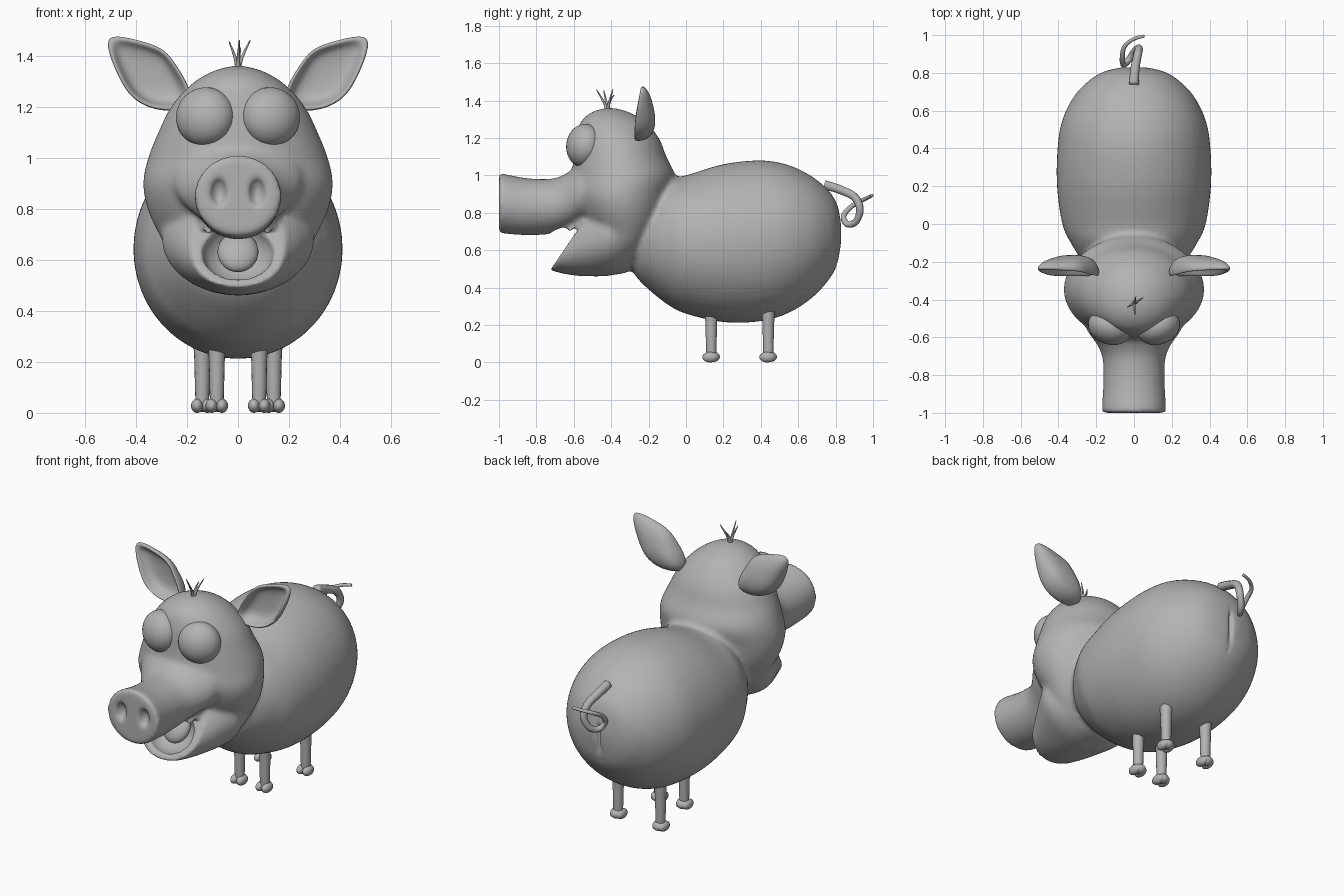
import bpy, bmesh, math
from mathutils import Vector, Matrix

if "Cube" in bpy.data.objects:
    bpy.data.objects.remove(bpy.data.objects["Cube"])

skin = bpy.data.materials.new("grey_skin")
skin.diffuse_color = (0.45, 0.45, 0.45, 1)
skin.use_nodes = True
skin.node_tree.nodes["Principled BSDF"].inputs["Base Color"].default_value = skin.diffuse_color


def make(name, bm):
    bmesh.ops.recalc_face_normals(bm, faces=bm.faces)
    for f in bm.faces:
        f.smooth = True
    me = bpy.data.meshes.new(name)
    bm.to_mesh(me)
    bm.free()
    me.materials.append(skin)
    ob = bpy.data.objects.new(name, me)
    bpy.context.collection.objects.link(ob)
    return ob


def skin_rings(bm, rings):
    vs = [[bm.verts.new(p) for p in r] for r in rings]
    n = len(vs[0])
    for a, b in zip(vs, vs[1:]):
        for i in range(n):
            bm.faces.new((a[i], a[(i + 1) % n], b[(i + 1) % n], b[i]))
    bm.faces.new(vs[0])
    bm.faces.new(vs[-1])


def smooth_rows(rows, steps=5):
    """Catmull-Rom interpolation through profile rows or path points."""
    r = [Vector(p) for p in rows]
    out = []
    for i in range(len(r) - 1):
        p0, p1, p2, p3 = r[max(i - 1, 0)], r[i], r[i + 1], r[min(i + 2, len(r) - 1)]
        for k in range(steps):
            t = k / steps
            out.append(0.5 * (2 * p1 + (p2 - p0) * t + (2 * p0 - 5 * p1 + 4 * p2 - p3) * t * t
                              + (3 * p1 - p0 - 3 * p2 + p3) * t ** 3))
    return out + [r[-1]]


def loft(bm, axis, rows, n=48):
    """Elliptical sections; each row is position, low edge, high edge, half width."""
    rings = []
    for t, lo, hi, w in smooth_rows(rows):
        ring = []
        for i in range(n):
            a = 2 * math.pi * i / n
            x, v = max(w, .002) * math.cos(a), (lo + hi) / 2 + (hi - lo) / 2 * math.sin(a)
            ring.append((x, t, v) if axis == 'y' else (x, v, t))
        rings.append(ring)
    skin_rings(bm, rings)


def ball(bm, loc, rad, rx=0, rz=0):
    m = (Matrix.Translation(loc) @ Matrix.Rotation(rz, 4, 'Z') @ Matrix.Rotation(rx, 4, 'X')
         @ Matrix.Diagonal((*rad, 1)))
    bmesh.ops.create_uvsphere(bm, u_segments=32, v_segments=20, radius=1, matrix=m)


def tube(bm, pts, r0, r1, n=10):
    path = smooth_rows(pts, 6)
    rings = []
    u = Vector((1, 0, 0))
    for i, p in enumerate(path):
        d = (path[min(i + 1, len(path) - 1)] - path[max(i - 1, 0)]).normalized()
        u = (u - d * u.dot(d)).normalized()
        v = d.cross(u)
        r = r0 + (r1 - r0) * i / (len(path) - 1)
        rings.append([p + r * (u * math.cos(k * 2 * math.pi / n) + v * math.sin(k * 2 * math.pi / n))
                      for k in range(n)])
    skin_rings(bm, rings)


# Body, head, snout and jaw volumes, fused into one skin
bm = bmesh.new()
loft(bm, 'y', [(-.29, .50, .66, .10), (-.26, .45, .78, .20), (-.2, .39, .90, .27), (-.1, .31, .98, .335),
               (0, .26, 1.0, .38), (.2, .215, 1.06, .408), (.4, .22, 1.08, .405), (.55, .265, 1.055, .38),
               (.68, .35, .99, .315), (.77, .45, .91, .225), (.81, .53, .84, .15), (.83, .64, .74, .06)])
loft(bm, 'z', [(.47, -.47, -.36, .05), (.5, -.5, -.28, .13), (.6, -.5, -.2, .25), (.7, -.52, -.14, .31),
               (.8, -.58, -.1, .355), (.9, -.615, -.08, .372), (1.0, -.61, -.06, .352), (1.1, -.60, -.105, .312),
               (1.2, -.59, -.145, .262), (1.29, -.56, -.22, .18), (1.34, -.5, -.31, .095), (1.36, -.43, -.38, .02)])
loft(bm, 'y', [(-1, .695, 1.01, .165), (-.985, .69, 1.01, .17), (-.85, .68, .985, .163), (-.72, .687, .982, .165),
               (-.64, .71, 1.01, .195), (-.56, .74, 1.07, .25), (-.48, .78, 1.1, .26)])
loft(bm, 'y', [(-.76, .51, .56, .07), (-.7, .485, .66, .15), (-.6, .465, .76, .205), (-.5, .46, .85, .26),
               (-.4, .465, .9, .3), (-.3, .5, .85, .25)])
pig = make("body_and_head", bm)

# Cutters: open mouth wedge, mouth hollow, nostrils, rear cleft
bm = bmesh.new()
wedge = [(-.53, .78), (-.62, .70), (-.72, .675), (-.95, .6), (-.79, .40)]
skin_rings(bm, [[(x, y, z) for y, z in wedge] for x in (-.4, .4)])
cutters = [make("mouth_cutter", bm)]
bm = bmesh.new()
ball(bm, (0, -.635, .63), (.14, .11, .125), rx=-.6)
cutters.append(make("hollow_cutter", bm))
bm = bmesh.new()
for s in (-1, 1):
    ball(bm, (s * .075, -1.0, .865), (.032, .035, .055))
ball(bm, (0, .84, .6), (.012, .045, .26))
cutters.append(make("dent_cutter", bm))

rm = pig.modifiers.new("fuse", 'REMESH')
rm.mode, rm.voxel_size, rm.use_smooth_shade = 'VOXEL', .014, True
soft = pig.modifiers.new("blend", 'SMOOTH')
soft.factor, soft.iterations = .5, 5
for c in cutters:
    b = pig.modifiers.new("cut", 'BOOLEAN')
    b.operation, b.object, b.solver = 'DIFFERENCE', c, 'EXACT'
rm = pig.modifiers.new("refuse", 'REMESH')
rm.mode, rm.voxel_size, rm.use_smooth_shade = 'VOXEL', .011, True
soft = pig.modifiers.new("soften", 'SMOOTH')
soft.factor, soft.iterations = .5, 3
deps = bpy.context.evaluated_depsgraph_get()
baked = bpy.data.meshes.new_from_object(pig.evaluated_get(deps))
pig.modifiers.clear()
pig.data = baked
for c in cutters:
    bpy.data.objects.remove(c)

# Tongue
bm = bmesh.new()
ball(bm, (0, -.575, .63), (.08, .045, .09), rx=-.6)
make("tongue", bm)

# Ears: rounded leaf outline with a hollow front
outline = [(.17, 1.19), (.19, 1.285), (.24, 1.36), (.285, 1.43), (.39, 1.462), (.515, 1.49),
           (.515, 1.42), (.455, 1.28), (.40, 1.215), (.30, 1.175)]
cx, cz = .34, 1.32
# scale of outline, depth behind the front rim
layers = [(.3, .065), (.72, .055), (.84, .01), (.94, -.005), (1, .012), (.98, .045), (.8, .095), (.3, .115)]
for s, side in ((-1, "left"), (1, "right")):
    bm = bmesh.new()
    rings = []
    for k, d in layers:
        ring = []
        for x, z in outline:
            px, pz = cx + (x - cx) * k, cz + (z - cz) * k
            thin = 1 - .6 * max(0, (pz - 1.3) / .18)
            ring.append((s * px, -.275 + .2 * max(0, pz - 1.3) + d * thin, pz))
        rings.append(ring)
    skin_rings(bm, rings)
    ear = make(side + "_ear", bm)
    sub = ear.modifiers.new("round", 'SUBSURF')
    sub.levels = sub.render_levels = 2

    # Closed bulging eye
    bm = bmesh.new()
    ball(bm, (s * .128, -.545, 1.16), (.118, .092, .116), rx=-.15, rz=s * .35)
    make(side + "_eye", bm)

    # Legs with two-toed feet
    for part, x, y in (("front", .083, .135), ("rear", .14, .44)):
        bm = bmesh.new()
        tube(bm, [(s * x, y, .34), (s * x, y, .25), (s * x, y, .2), (s * x, y, .1), (s * x, y, .03)],
             .036, .026, 16)
        make(f"{side}_{part}_leg", bm)
        bm = bmesh.new()
        for t in (-1, 1):
            ball(bm, (s * x + t * .02, y - .005, .028), (.024, .043, .028))
        ball(bm, (s * x, y + .012, .03), (.034, .034, .027))
        make(f"{side}_{part}_foot", bm)

# Hair tuft
bm = bmesh.new()
for dx, dy, h in ((-.035, -.02, 1.455), (.005, -.06, 1.46), (.048, .03, 1.46), (.01, .035, 1.43)):
    tube(bm, [(0, -.42, 1.34), (dx * .3, -.42 + dy * .3, 1.39), (dx, -.42 + dy, h)], .011, .002, 8)
make("hair_tuft", bm)

# Curly tail
bm = bmesh.new()
tube(bm, [(0, .74, .95), (.005, .82, .925), (.02, .9, .885), (.025, .93, .82), (0, .91, .755), (-.03, .865, .738),
          (-.055, .842, .78), (-.062, .88, .83), (-.05, .94, .865), (0, .98, .885), (.055, .995, .893)], .026, .008)
make("tail", bm)
